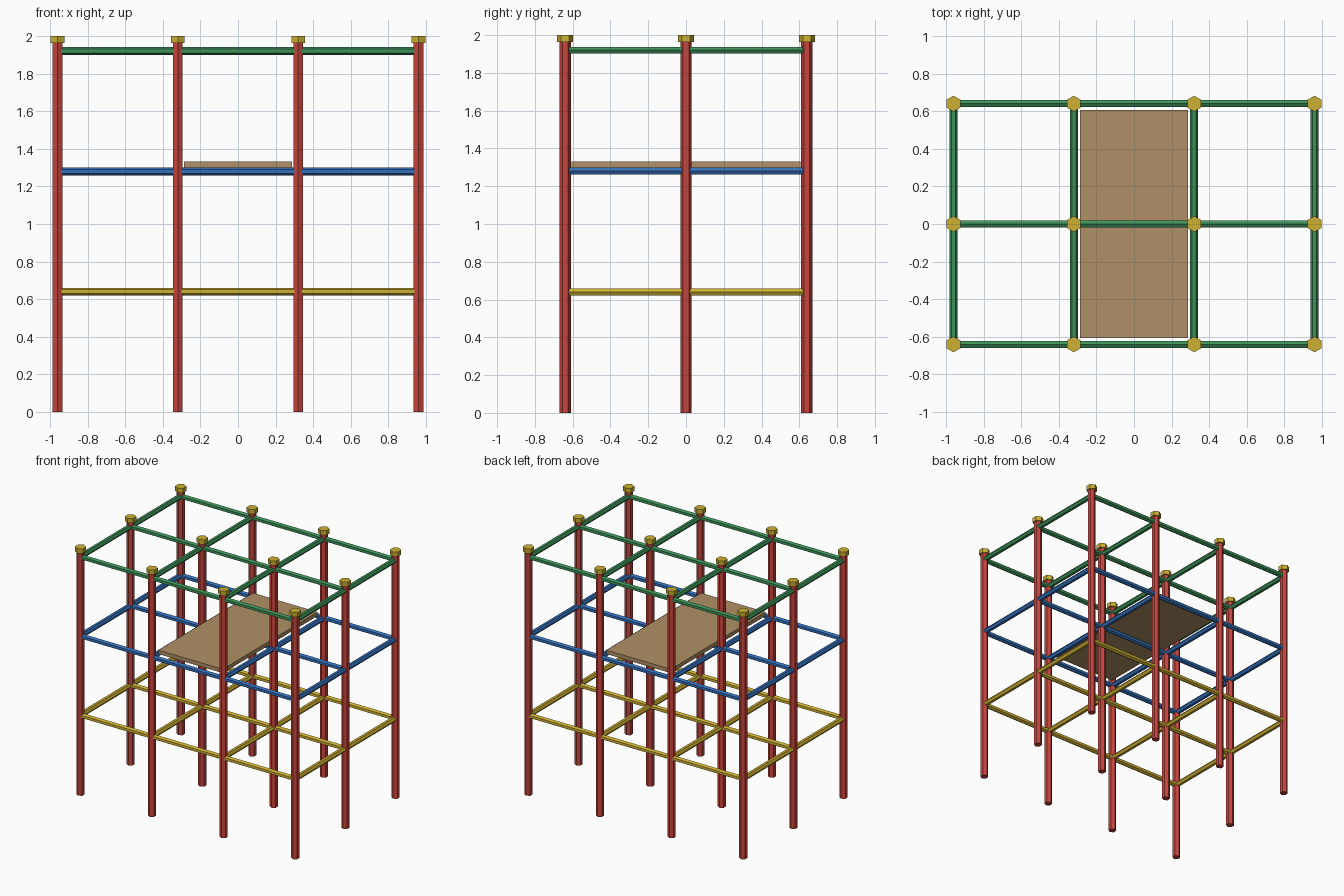
import bpy
import bmesh
from mathutils import Matrix, Vector

cube = bpy.data.objects.get("Cube")
if cube:
    bpy.data.objects.remove(cube, do_unlink=True)


def srgb(r, g, b):
    return [((c / 255 + 0.055) / 1.055) ** 2.4 for c in (r, g, b)] + [1.0]


def material(name, rgb):
    mat = bpy.data.materials.new(name)
    mat.use_nodes = True
    color = srgb(*rgb)
    mat.diffuse_color = color
    mat.node_tree.nodes["Principled BSDF"].inputs["Base Color"].default_value = color
    return mat


red = material("red", (200, 70, 61))
yellow = material("yellow", (206, 176, 50))
green = material("green", (62, 146, 90))
blue = material("blue", (52, 112, 186))
tan = material("tan", (176, 144, 102))

# Orientation of a hexagonal rod along each axis
AXES = {
    "x": Matrix(((0, 0, 1), (1, 0, 0), (0, 1, 0))),
    "y": Matrix(((0, 1, 0), (0, 0, 1), (1, 0, 0))),
    "z": Matrix.Identity(3),
}


def add_object(name, bm, mat):
    mesh = bpy.data.meshes.new(name)
    bm.to_mesh(mesh)
    bm.free()
    mesh.materials.append(mat)
    obj = bpy.data.objects.new(name, mesh)
    bpy.context.collection.objects.link(obj)
    return obj


def rod(name, axis, center, length, radius, mat):
    bm = bmesh.new()
    bmesh.ops.create_cone(bm, cap_ends=True, segments=6, radius1=radius,
                          radius2=radius, depth=length,
                          matrix=AXES[axis].to_4x4())
    obj = add_object(name, bm, mat)
    obj.location = center
    return obj


def box(name, center, size, mat):
    bm = bmesh.new()
    bmesh.ops.create_cube(bm, size=1)
    bmesh.ops.scale(bm, vec=Vector(size), verts=bm.verts)
    obj = add_object(name, bm, mat)
    obj.location = center
    return obj


CELL = 0.64
XS = [CELL * (i - 1.5) for i in range(4)]
YS = [CELL * (j - 1) for j in range(3)]
POST_TOP, TOP = 1.963, 2.0

# Upright posts with hexagonal caps
for x in XS:
    for y in YS:
        rod("post", "z", (x, y, POST_TOP / 2), POST_TOP, 0.03, red)
        rod("post_cap", "z", (x, y, (POST_TOP + TOP) / 2), TOP - POST_TOP, 0.042, yellow)

# Three levels of horizontal bars
for level, (label, mat) in enumerate((("lower", yellow), ("middle", blue), ("upper", green)), 1):
    z = CELL * level
    for y in YS:
        rod(label + "_long_bar", "x", (0, y, z), 3 * CELL, 0.021, mat)
    for x in XS:
        rod(label + "_cross_bar", "y", (x, 0, z), 2 * CELL, 0.021, mat)

# Platform resting on the middle bars
box("platform", (0, 0, 1.315), (0.576, 1.21, 0.032), tan)
